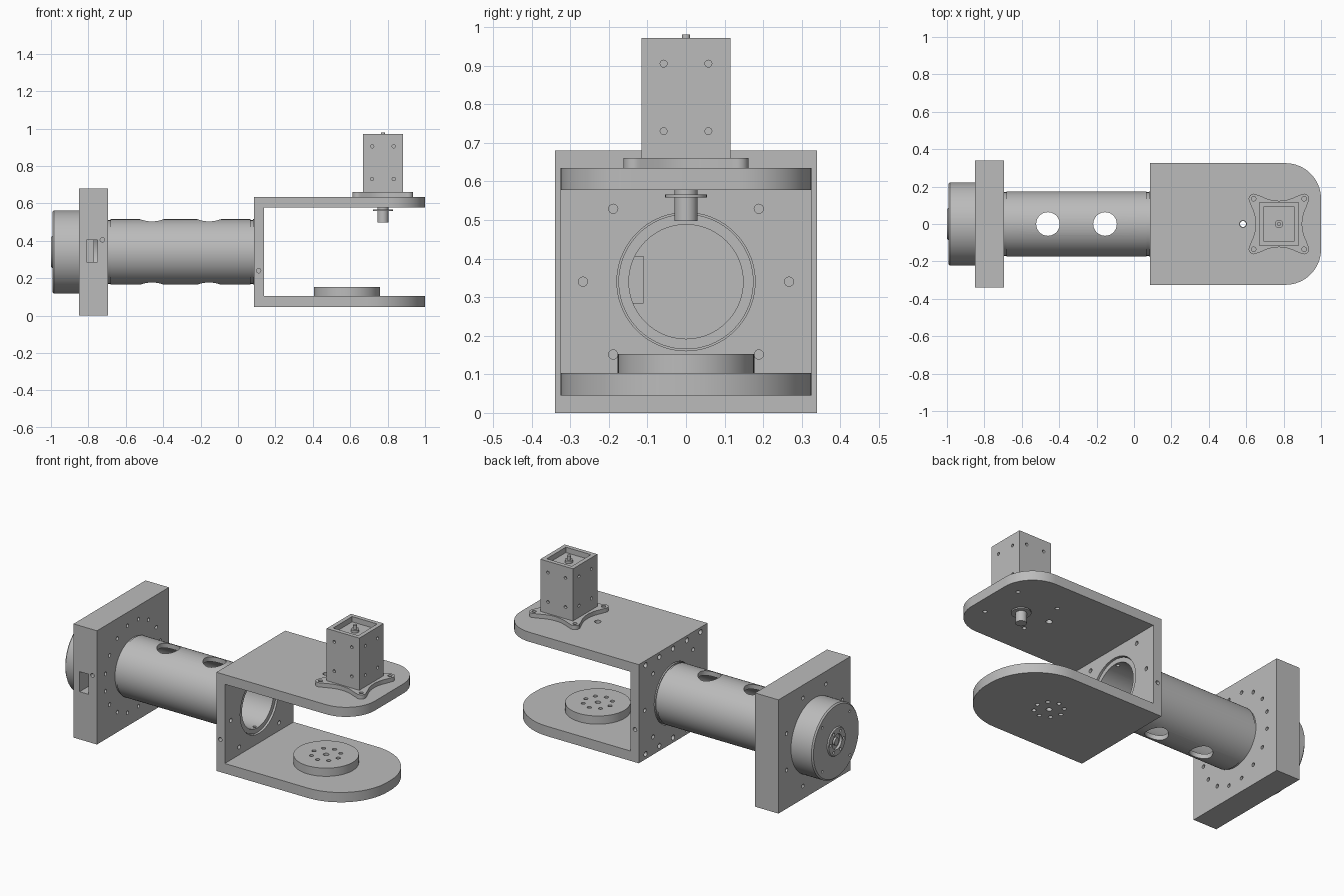
import bpy, bmesh
from math import pi, cos, sin, radians
from mathutils import Matrix, Vector

old = bpy.data.objects.get("Cube")
if old:
    bpy.data.objects.remove(old, do_unlink=True)

grey = bpy.data.materials.new("machined grey")
grey.use_nodes = True
grey.diffuse_color = (0.5, 0.5, 0.5, 1)
grey.node_tree.nodes["Principled BSDF"].inputs["Base Color"].default_value = (0.5, 0.5, 0.5, 1)

AXIS = {"x": Matrix.Rotation(pi / 2, 4, "Y"), "y": Matrix.Rotation(pi / 2, 4, "X"),
        "z": Matrix.Identity(4)}
MID = 0.34      # height of the tube axis
MOTOR = 0.775   # x of the motor axis
DISC = 0.583    # x of the lower bearing disc


def cyl(bm, centre, r, length, axis="z", seg=16):
    bmesh.ops.create_cone(bm, cap_ends=True, segments=seg, radius1=r, radius2=r, depth=length,
                          matrix=Matrix.Translation(centre) @ AXIS[axis])


def box(bm, lo, hi):
    lo, hi = Vector(lo), Vector(hi)
    size = hi - lo
    bmesh.ops.create_cube(bm, size=1, matrix=Matrix.Translation((lo + hi) / 2) @ Matrix.Diagonal((*size, 1)))


def extrude(bm, pts, direction):
    face = bm.faces.new([bm.verts.new(p) for p in pts])
    new = bmesh.ops.extrude_face_region(bm, geom=[face], use_keep_orig=True)["geom"]
    bmesh.ops.translate(bm, verts=[v for v in new if isinstance(v, bmesh.types.BMVert)], vec=direction)


def finish(name, bm):
    bmesh.ops.recalc_face_normals(bm, faces=bm.faces[:])
    mesh = bpy.data.meshes.new(name)
    bm.to_mesh(mesh)
    bm.free()
    mesh.materials.append(grey)
    ob = bpy.data.objects.new(name, mesh)
    bpy.context.collection.objects.link(ob)
    return ob


def activate(ob):
    bpy.ops.object.select_all(action="DESELECT")
    ob.select_set(True)
    bpy.context.view_layer.objects.active = ob


def cut(ob, bm):
    tool = finish("cutter", bm)
    tool.hide_render = True
    mod = ob.modifiers.new("cut", "BOOLEAN")
    mod.operation, mod.solver, mod.object = "DIFFERENCE", "EXACT", tool
    activate(ob)
    bpy.ops.object.modifier_apply(modifier=mod.name)
    bpy.data.objects.remove(tool, do_unlink=True)


def smooth(ob):
    activate(ob)
    bpy.ops.object.shade_smooth_by_angle(angle=radians(30))


def lathe(name, profile, origin, seg=72):
    """Spin (x, radius) points around the x axis."""
    bm = bmesh.new()
    verts = [bm.verts.new((x, 0, r)) for x, r in profile]
    edges = [bm.edges.new(p) for p in zip(verts, verts[1:])]
    bmesh.ops.spin(bm, geom=verts + edges, cent=(0, 0, 0), axis=(1, 0, 0), angle=2 * pi, steps=seg)
    bmesh.ops.remove_doubles(bm, verts=bm.verts[:], dist=1e-4)
    bmesh.ops.translate(bm, verts=bm.verts[:], vec=origin)
    return finish(name, bm)


# Square end plate with bore, bolt rings and side pocket
bm = bmesh.new()
box(bm, (-0.85, -0.34, 0), (-0.695, 0.34, 0.68))
plate = finish("square_end_plate", bm)
bm = bmesh.new()
cyl(bm, (-0.65, 0, MID), 0.148, 0.24, "x", 72)
for i in range(16):
    a = 2 * pi * (i + 0.5) / 16
    cyl(bm, (-0.695, 0.265 * cos(a), MID + 0.265 * sin(a)), 0.011, 0.06, "x")
for i in range(8):
    a = 2 * pi * (i + 0.5) / 8
    cyl(bm, (-0.85, 0.285 * cos(a), MID + 0.285 * sin(a)), 0.011, 0.06, "x")
cyl(bm, (-0.725, -0.34, 0.405), 0.012, 0.06, "y")
cut(plate, bm)
bm = bmesh.new()
box(bm, (-0.81, -0.4, 0.285), (-0.75, -0.11, 0.405))
cut(plate, bm)
smooth(plate)

# Round end cap with stepped hub
cap = lathe("round_end_cap", [(-0.85, 0), (-0.85, 0.213), (-0.843, 0.222), (-0.985, 0.222), (-0.993, 0.214),
                              (-0.993, 0.085), (-1.0, 0.08), (-1.0, 0.045), (-0.985, 0.045), (-0.985, 0.022),
                              (-0.998, 0.022), (-0.998, 0)], (0, 0, MID))
bm = bmesh.new()
for i in range(6):
    a = 2 * pi * i / 6
    cyl(bm, (-1.0, 0.063 * cos(a), MID + 0.063 * sin(a)), 0.008, 0.03, "x")
for i in range(4):
    a = 2 * pi * (i + 0.5) / 4
    cyl(bm, (-1.0, 0.185 * cos(a), MID + 0.185 * sin(a)), 0.008, 0.04, "x")
cut(cap, bm)
smooth(cap)

# Hollow arm tube with vertical lightening holes
ring = [(-0.695, 0.148), (-0.695, 0.17), (-0.682, 0.17), (-0.682, 0.175), (0.068, 0.175), (0.068, 0.17),
        (0.08, 0.17), (0.08, 0.175), (0.13, 0.175), (0.13, 0.148)]
tube = lathe("arm_tube", ring + ring[:1], (0, 0, MID))
bm = bmesh.new()
for x in (-0.46, -0.155):
    cyl(bm, (x, 0, MID), 0.063, 0.6, "z", 40)
cyl(bm, (0.11, 0, MID), 0.01, 0.6)
cut(tube, bm)
smooth(tube)

# Fork bracket: C profile with rounded arm ends
bm = bmesh.new()
profile = [(0.085, 0.045), (1, 0.045), (1, 0.104), (0.14, 0.104), (0.14, 0.578), (1, 0.578), (1, 0.635), (0.085, 0.635)]
extrude(bm, [(x, -0.325, z) for x, z in profile], (0, 0.65, 0))
for low, radius in ((True, 0.31), (False, 0.19)):
    ends = [e for e in bm.edges if all(v.co.x > 0.999 and (v.co.z < MID) == low for v in e.verts)
            and abs(e.verts[0].co.y - e.verts[1].co.y) < 1e-4]
    bmesh.ops.bevel(bm, geom=ends, offset=radius, segments=16, profile=0.5, affect="EDGES")
fork = finish("fork_bracket", bm)
bm = bmesh.new()
cyl(bm, (0.11, 0, MID), 0.179, 0.2, "x", 72)
for deg in (0, 45, 135, 180, 225, 315):
    a = radians(deg)
    cyl(bm, (0.11, 0.267 * cos(a), MID + 0.267 * sin(a)), 0.012, 0.2, "x")
for z in (0.075, 0.607):
    for i in range(5):
        cyl(bm, (0.085, -0.26 + 0.13 * i, z), 0.015, 0.08, "x")
for side in (-1, 1):
    cyl(bm, (0.11, side * 0.325, 0.24), 0.012, 0.06, "y")
    for dx in (-0.135, 0.135):
        cyl(bm, (MOTOR + dx, side * 0.135, 0.6), 0.012, 0.2)
cyl(bm, (DISC, 0, 0.6), 0.018, 0.2)


def disc_holes(bm):
    cyl(bm, (DISC, 0, 0.1), 0.016, 0.3)
    for i in range(8):
        a = 2 * pi * i / 8
        cyl(bm, (DISC + 0.08 * cos(a), 0.08 * sin(a), 0.1), 0.012, 0.3)


disc_holes(bm)
cut(fork, bm)
smooth(fork)

# Bearing disc on the lower arm
bm = bmesh.new()
cyl(bm, (DISC, 0, 0.1285), 0.177, 0.049, "z", 72)
disc = finish("bearing_disc", bm)
bm = bmesh.new()
disc_holes(bm)
cut(disc, bm)
smooth(disc)

# Motor flange: square with rounded corners and hollowed sides
bm = bmesh.new()
outline = []
for k in range(4):
    turn = Matrix.Rotation(k * pi / 2, 3, "Z")
    for i in range(9):
        a = radians(-35 + 160 * i / 8)
        outline.append(turn @ Vector((0.134 + 0.028 * cos(a), 0.134 + 0.028 * sin(a), 0)))
    for i in range(1, 12):
        t = 1 - 2 * i / 12
        outline.append(turn @ Vector((0.108 * t, 0.124 + 0.032 * t * t, 0)))
extrude(bm, [p + Vector((MOTOR, 0, 0.635)) for p in outline], (0, 0, 0.025))
flange = finish("motor_flange", bm)
bm = bmesh.new()
for dx in (-0.135, 0.135):
    for y in (-0.135, 0.135):
        cyl(bm, (MOTOR + dx, y, 0.65), 0.012, 0.1)
cut(flange, bm)
smooth(flange)

# Motor housing with recessed top and side screw holes
H = 0.108
bm = bmesh.new()
box(bm, (MOTOR - H, -0.115, 0.66), (MOTOR + H, 0.115, 0.972))
motor = finish("motor_housing", bm)
bm = bmesh.new()
box(bm, (MOTOR - 0.083, -0.09, 0.94), (MOTOR + 0.083, 0.09, 1.0))
for z in (0.73, 0.905):
    for s in (-1, 1):
        for d in (-0.058, 0.058):
            cyl(bm, (MOTOR + d, s * 0.115, z), 0.009, 0.03, "y")
            cyl(bm, (MOTOR + s * H, d, z), 0.009, 0.03, "x")
cut(motor, bm)
smooth(motor)

# Turned parts on the motor axis: top spindle and output shaft
for name, parts in (("motor_spindle", ((0.022, 0.94, 0.955), (0.011, 0.955, 0.98))),
                    ("output_shaft", ((0.03, 0.497, 0.578), (0.054, 0.558, 0.566)))):
    bm = bmesh.new()
    for r, z0, z1 in parts:
        cyl(bm, (MOTOR, 0, (z0 + z1) / 2), r, z1 - z0, "z", 32)
    smooth(finish(name, bm))
